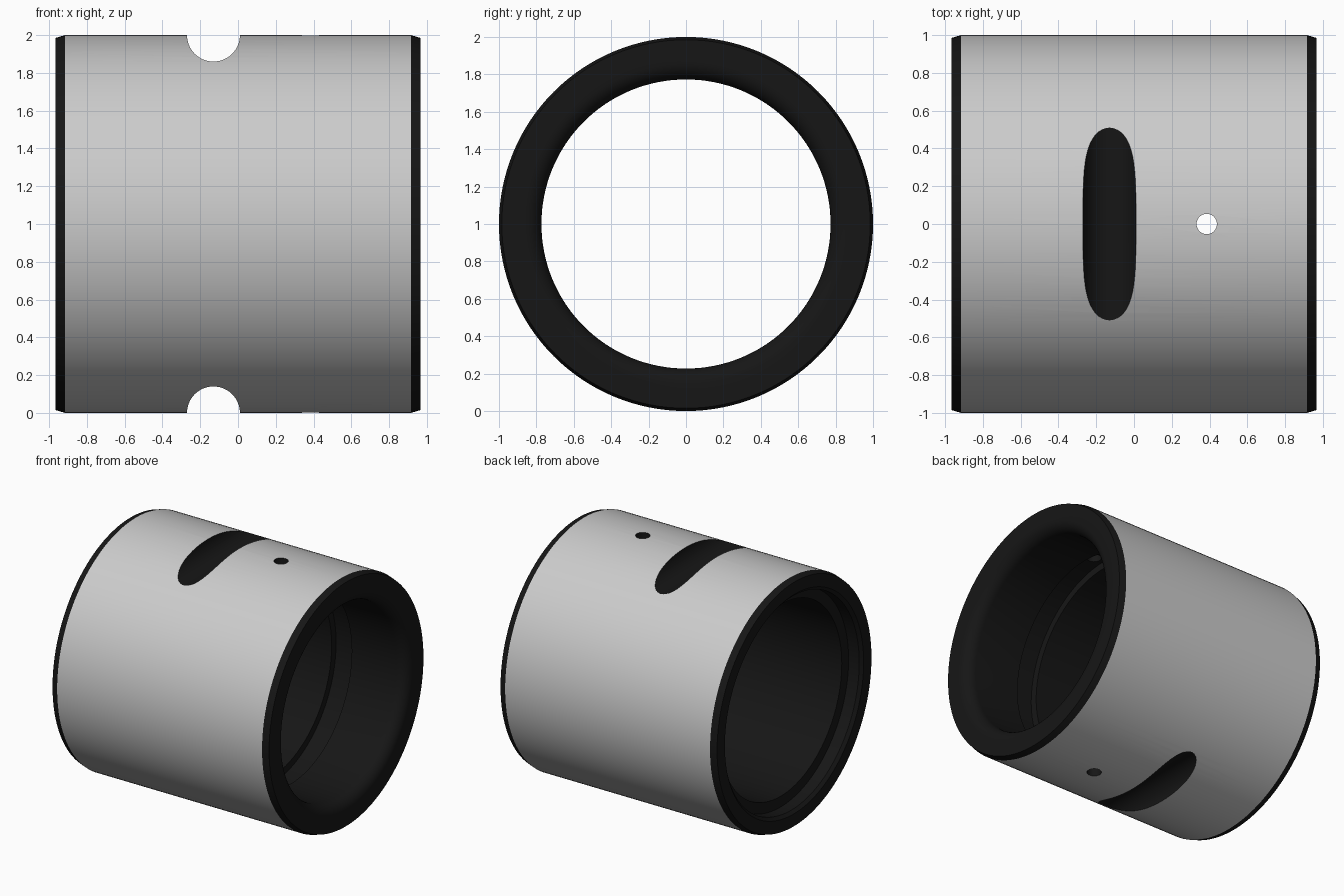
import bpy, bmesh, math
from mathutils import Matrix

if "Cube" in bpy.data.objects:
    bpy.data.objects.remove(bpy.data.objects["Cube"])

SEG = 128
dark = bpy.data.materials.new("dark_steel")
dark.diffuse_color = (0.008, 0.008, 0.008, 1)
dark.use_nodes = True
dark.node_tree.nodes["Principled BSDF"].inputs["Base Color"].default_value = dark.diffuse_color
grey = bpy.data.materials.new("grey_steel")
grey.diffuse_color = (0.8, 0.8, 0.8, 1)
grey.use_nodes = True
grey.node_tree.nodes["Principled BSDF"].inputs["Base Color"].default_value = grey.diffuse_color


def lathe(name, profile, outer_from):
    """Spin a closed (x, radius) profile round the x axis through z = 1."""
    bm = bmesh.new()
    rings = []
    for x, r in profile:
        rings.append([bm.verts.new((x, r * math.sin(2 * math.pi * i / SEG),
                                    1 + r * math.cos(2 * math.pi * i / SEG)))
                      for i in range(SEG)])
    for k in range(len(rings)):
        a, b = rings[k], rings[(k + 1) % len(rings)]
        for i in range(SEG):
            j = (i + 1) % SEG
            f = bm.faces.new((a[i], a[j], b[j], b[i]))
            f.material_index = 0 if k == outer_from else 1
    bmesh.ops.recalc_face_normals(bm, faces=bm.faces)
    me = bpy.data.meshes.new(name)
    bm.to_mesh(me)
    bm.free()
    me.materials.append(grey)
    me.materials.append(dark)
    ob = bpy.data.objects.new(name, me)
    bpy.context.collection.objects.link(ob)
    return ob


def cutter(name, radius, depth, location, axis, sides):
    bm = bmesh.new()
    rot = Matrix.Rotation(math.pi / 2, 4, 'X') if axis == 'Y' else Matrix()
    bmesh.ops.create_cone(bm, cap_ends=True, segments=sides, radius1=radius,
                          radius2=radius, depth=depth,
                          matrix=Matrix.Translation(location) @ rot)
    me = bpy.data.meshes.new(name)
    bm.to_mesh(me)
    bm.free()
    me.materials.append(dark)
    ob = bpy.data.objects.new(name, me)
    bpy.context.collection.objects.link(ob)
    ob.hide_render = True
    return ob


# Sleeve section: chamfered outside, seal seat at -x, grease groove, rounded mouth at +x
L, BORE = 0.967, 0.773
profile = [(-L, 0.985), (-0.915, 1.0), (0.915, 1.0), (L, 0.985)]
R = 0.09
for i in range(9):
    a = math.pi / 2 * i / 8
    profile.append((L - R + R * math.cos(a), BORE + R - R * math.sin(a)))
profile += [(0.475, BORE), (0.475, 0.83), (0.295, 0.83), (0.295, BORE),
            (-0.85, BORE), (-0.85, 0.86), (-0.945, 0.86), (-L, 0.885)]
sleeve = lathe("bearing_sleeve", profile, 1)

# Cross slots top and bottom, and the grease hole through both walls
cutters = [cutter("slot_cutter_top", 0.14, 2.4, (-0.13, 0, 2), 'Y', 64),
           cutter("slot_cutter_bottom", 0.14, 2.4, (-0.13, 0, 0), 'Y', 64),
           cutter("grease_hole_cutter", 0.054, 2.6, (0.385, 0, 1), 'Z', 32)]
bpy.context.view_layer.objects.active = sleeve
sleeve.select_set(True)
for c in cutters:
    m = sleeve.modifiers.new(c.name, 'BOOLEAN')
    m.operation = 'DIFFERENCE'
    m.solver = 'EXACT'
    m.material_mode = 'TRANSFER'
    m.object = c
    bpy.ops.object.modifier_apply(modifier=m.name)
for c in cutters:
    bpy.data.objects.remove(c, do_unlink=True)

# Smooth curved walls, crisp machined edges
bpy.ops.object.shade_smooth_by_angle(angle=math.radians(14))
